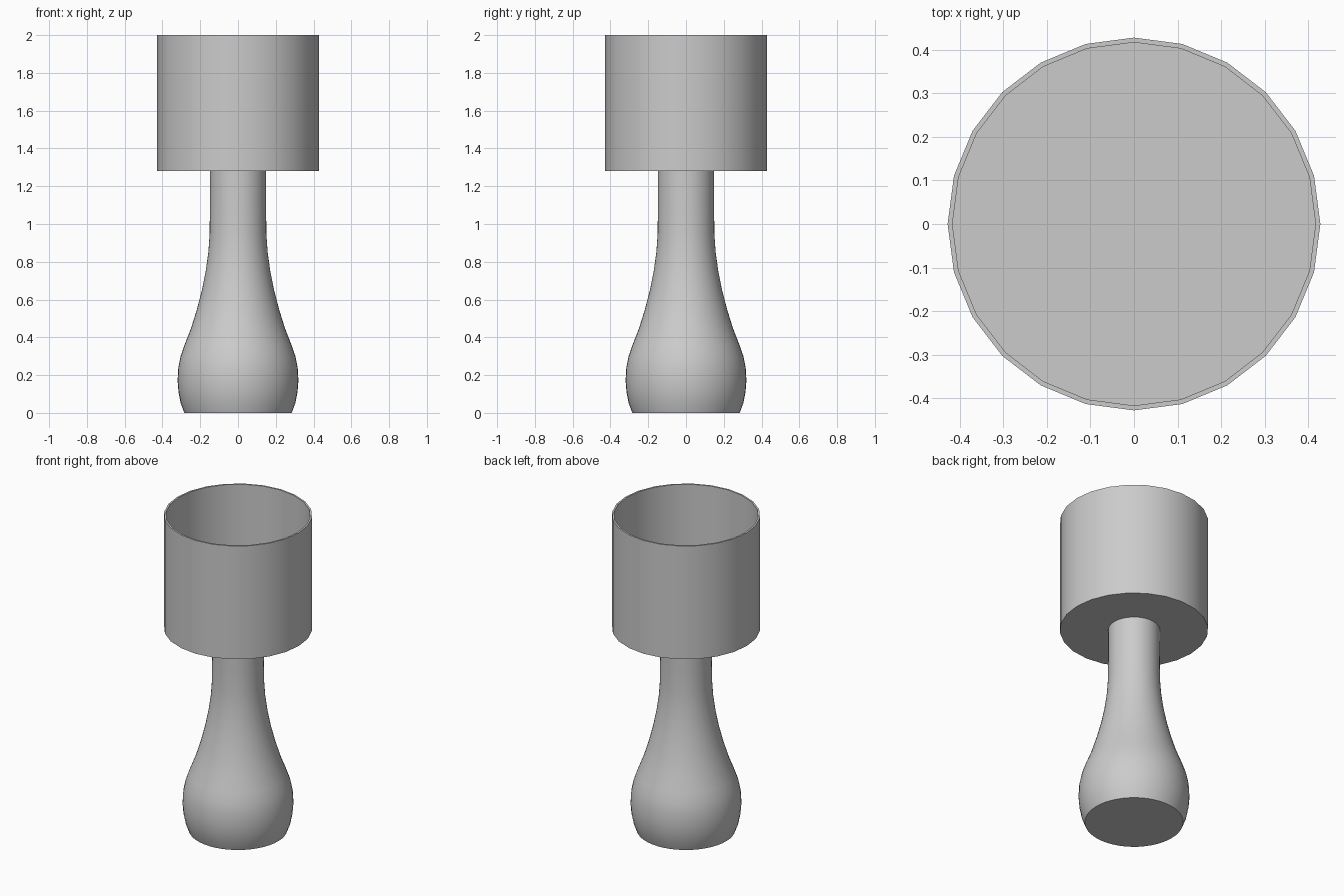
import bpy
import bmesh
import math

cube = bpy.data.objects.get("Cube")
if cube:
    bpy.data.objects.remove(cube, do_unlink=True)

GREY = (0.6, 0.6, 0.6, 1.0)
grey = bpy.data.materials.new("plain_grey")
grey.use_nodes = True
grey.diffuse_color = GREY
grey.node_tree.nodes["Principled BSDF"].inputs["Base Color"].default_value = GREY


def lathe(name, profile, sides):
    """Spin an (r, z) profile around z; it starts and ends on the axis."""
    bm = bmesh.new()
    verts = [bm.verts.new((r, 0, z)) for r, z in profile]
    edges = [bm.edges.new(pair) for pair in zip(verts, verts[1:])]
    bmesh.ops.spin(bm, geom=verts + edges, cent=(0, 0, 0), axis=(0, 0, 1),
                   angle=math.tau, steps=sides, use_merge=True)
    bmesh.ops.remove_doubles(bm, verts=bm.verts, dist=0.0001)
    bmesh.ops.recalc_face_normals(bm, faces=bm.faces)
    mesh = bpy.data.meshes.new(name)
    bm.to_mesh(mesh)
    bm.free()
    mesh.materials.append(grey)
    obj = bpy.data.objects.new(name, mesh)
    bpy.context.collection.objects.link(obj)
    bpy.ops.object.select_all(action="DESELECT")
    obj.select_set(True)
    bpy.context.view_layer.objects.active = obj
    bpy.ops.object.shade_smooth_by_angle(angle=math.radians(30))
    return obj


# Bulbous handle tapering into a straight neck
CUP_BOTTOM, CUP_TOP, WALL = 1.28, 2.0, 0.011
handle_profile = [
    (0, 0), (0.284, 0), (0.303, 0.05), (0.315, 0.11), (0.32, 0.17),
    (0.316, 0.24), (0.304, 0.3), (0.283, 0.36), (0.248, 0.45),
    (0.217, 0.55), (0.191, 0.65), (0.171, 0.75), (0.157, 0.85),
    (0.15, 0.95), (0.149, 1.1), (0.149, CUP_BOTTOM), (0, CUP_BOTTOM),
]
lathe("handle", handle_profile, 48)

# Thin-walled open cup
R = 0.428
cup_profile = [
    (0, CUP_BOTTOM), (R, CUP_BOTTOM), (R, CUP_TOP), (R - WALL, CUP_TOP),
    (R - WALL, CUP_BOTTOM + WALL), (0, CUP_BOTTOM + WALL),
]
lathe("cup", cup_profile, 24)
